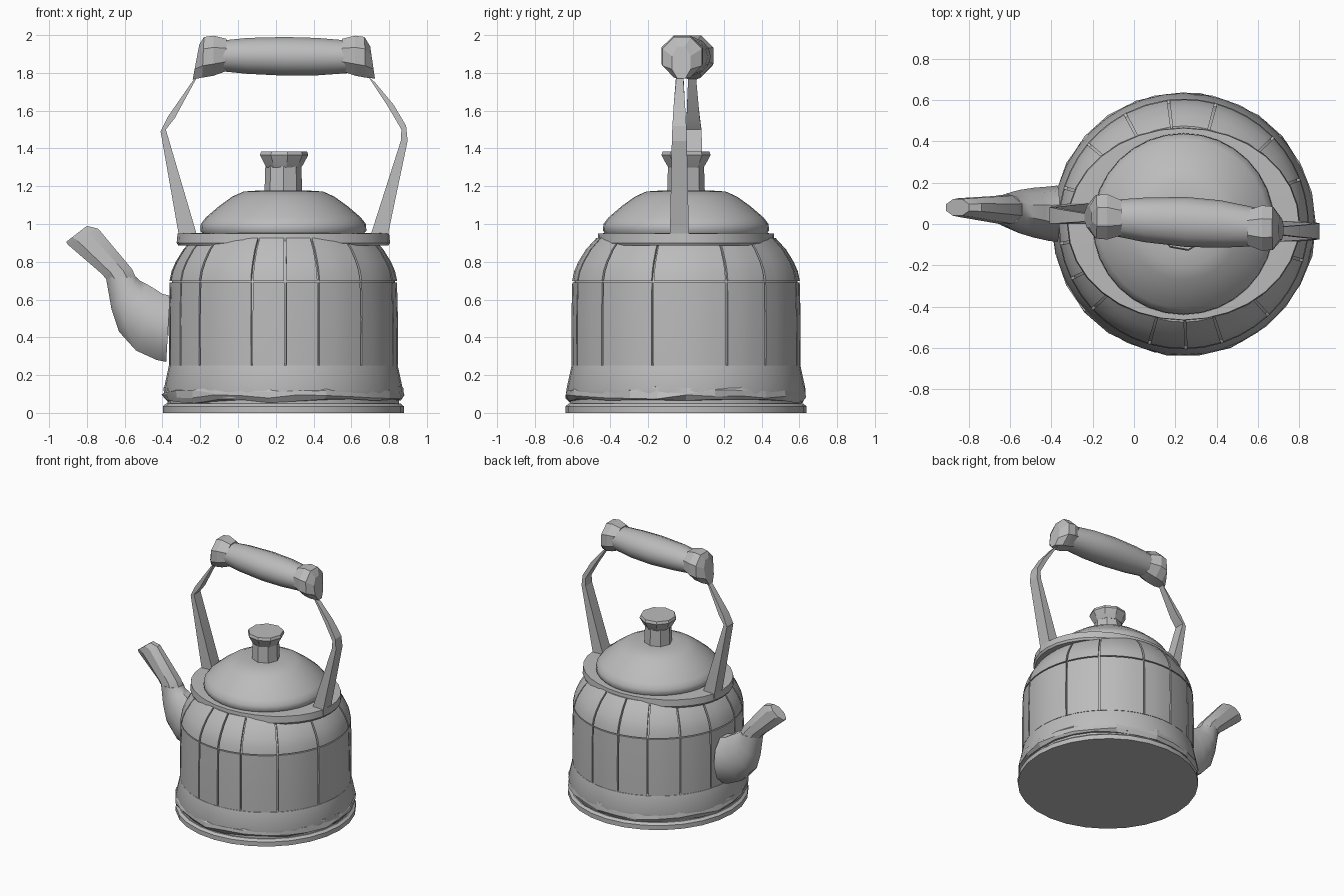
import bpy, bmesh, math, random
from mathutils import Vector

random.seed(4)
if "Cube" in bpy.data.objects:
    bpy.data.objects.remove(bpy.data.objects["Cube"])

stone = bpy.data.materials.new("stone grey")
stone.use_nodes = True
GREY = (0.5, 0.5, 0.5, 1)
stone.diffuse_color = GREY
stone.node_tree.nodes["Principled BSDF"].inputs["Base Color"].default_value = GREY
CX = 0.24  # kettle axis


def loft(name, rings, angle=32):
    """Skin a list of equal-sized point rings and cap both ends."""
    bm = bmesh.new()
    loops = [[bm.verts.new(p) for p in r] for r in rings]
    n = len(loops[0])
    for a, b in zip(loops, loops[1:]):
        for i in range(n):
            j = (i + 1) % n
            bm.faces.new((a[i], a[j], b[j], b[i]))
    bm.faces.new(loops[0][::-1])
    bm.faces.new(loops[-1])
    bmesh.ops.recalc_face_normals(bm, faces=bm.faces)
    mesh = bpy.data.meshes.new(name)
    bm.to_mesh(mesh)
    bm.free()
    mesh.materials.append(stone)
    ob = bpy.data.objects.new(name, mesh)
    bpy.context.collection.objects.link(ob)
    bpy.ops.object.select_all(action='DESELECT')
    ob.select_set(True)
    bpy.context.view_layer.objects.active = ob
    bpy.ops.object.shade_smooth_by_angle(angle=math.radians(angle))
    return ob


def turned(name, profile, sides=40, sx=1, sy=1, chip=0, angle=32):
    """Turn a (radius, height) profile about the kettle axis, optionally chipped."""
    rings = []
    for r, z in profile:
        ring = []
        for i in range(sides):
            t = math.tau * i / sides
            q = r - random.uniform(0, chip)
            h = z + (random.uniform(-chip, chip) if z > 0.01 else 0)
            ring.append((CX + q * sx * math.cos(t), q * sy * math.sin(t), h))
        rings.append(ring)
    return loft(name, rings, angle)


def panel(name, a0, a1, profile, depth=0.03):
    """Curved wall block between two angles, following a profile."""
    steps = max(2, round((a1 - a0) / 8))
    rings = []
    for k in range(steps + 1):
        t = math.radians(a0 + (a1 - a0) * k / steps)
        outline = profile + [(r - depth, z) for r, z in reversed(profile)]
        rings.append([(CX + r * math.cos(t), r * math.sin(t), z) for r, z in outline])
    return loft(name, rings)


def tube(name, sections, sides, angle=32):
    """Sections: two opposite xz points, centre y and half width in y."""
    rings = []
    for ax, az, bx, bz, y, w in sections:
        a, b = Vector((ax, 0, az)), Vector((bx, 0, bz))
        ring = []
        for i in range(sides):
            t = math.tau * (i + 0.5) / sides
            k = 1 / math.cos(math.pi / sides)
            p = (a + b) / 2 + (b - a) / 2 * math.cos(t) * k
            p.y = y + w * k * math.sin(t)
            ring.append(p)
        rings.append(ring)
    return loft(name, rings, angle)


# Base foot, chipped lower rim and plain band
turned("base_foot", [(.638, 0), (.638, .035), (.62, .05)], 28)
turned("base_seam", [(.612, .03), (.612, .1)], 28)
turned("chipped_rim", [(.63, .062), (.645, .085), (.642, .11), (.636, .13)], 26, chip=.012, angle=15)
turned("lower_band", [(.625, .08), (.634, .12), (.606, .25), (.59, .26)], 40)

# Inner wall seen through the joints
turned("body_core", [(.59, .2), (.59, .7), (.56, .78), (.505, .87), (.44, .94)], 48)

# Wall blocks in two courses with narrow joints
joints = [-47, -17, 21, 44, 75, 97, 118, 140, 163, 189, 206, 223, 254, 271, 288, 313]
wall = [(.606, .252), (.607, .5), (.602, .69)]
shoulder = [(.603, .698), (.592, .75), (.57, .8), (.53, .865), (.475, .925)]
for i, (a, b) in enumerate(zip(joints, joints[1:])):
    panel(f"wall_block_{i}", a + .5, b - .5, wall)
    panel(f"shoulder_block_{i}", a + .6, b - .6, shoulder)

# Collar under the lid, wider where the straps attach
turned("collar", [(.555, .885), (.565, .9), (.56, .95), (.5, .952)], 32, sy=.83)

# Lid with knob
turned("lid", [(.42, .94), (.44, .965), (.437, 1.0), (.41, 1.035), (.34, 1.095),
               (.27, 1.145), (.21, 1.172), (.12, 1.178)], 32, angle=45)
turned("lid_knob_stem", [(.1, 1.16), (.095, 1.32)], 8, angle=20)
turned("lid_knob_top", [(.095, 1.3), (.105, 1.315), (.132, 1.365), (.125, 1.385)], 9, angle=20)

# Spout in two pieces
tube("spout_lower", [(-.38, .27, -.36, .62, .05, .13), (-.43, .28, -.40, .63, .05, .125),
                     (-.54, .33, -.43, .65, .055, .115), (-.63, .43, -.48, .68, .06, .1),
                     (-.67, .55, -.52, .7, .065, .085), (-.70, .72, -.54, .72, .07, .072)], 10, 40)
tube("spout_upper", [(-.70, .71, -.54, .715, .07, .07), (-.72, .735, -.56, .76, .07, .066),
                     (-.90, .89, -.74, .975, .08, .045), (-.91, .905, -.80, .99, .08, .04)], 8, 25)

# Handle straps
tube("right_strap", [(-.32, .9, -.21, .9, .05, .05), (-.315, .95, -.22, .95, .05, .05),
                     (-.41, 1.49, -.382, 1.5, .042, .04), (-.37, 1.57, -.335, 1.56, .038, .035),
                     (-.245, 1.75, -.21, 1.79, .032, .02)], 4, 10)
tube("left_strap", [(.80, .9, .69, .9, -.035, .052), (.795, .95, .705, .95, -.035, .05),
                    (.898, 1.44, .862, 1.44, -.035, .04), (.89, 1.52, .865, 1.5, -.035, .037),
                    (.825, 1.63, .795, 1.62, -.035, .03), (.725, 1.75, .69, 1.78, -.033, .02)], 4, 10)

# Grip and its end caps
tube("grip", [(-.1, 1.81, -.1, 1.97, .03, .085), (.05, 1.795, .05, 1.985, .02, .105),
              (.25, 1.785, .25, 1.99, .01, .118), (.42, 1.787, .42, 1.985, 0, .112),
              (.6, 1.8, .6, 1.97, -.015, .09)], 14, 40)
tube("right_grip_cap", [(-.24, 1.765, -.205, 1.95, .035, .05), (-.19, 1.775, -.18, 1.99, .035, .105),
                        (-.13, 1.785, -.13, 1.997, .035, .11), (-.06, 1.81, -.06, 1.98, .03, .085)], 8, 15)
tube("left_grip_cap", [(.55, 1.81, .55, 1.98, -.018, .085), (.62, 1.785, .62, 1.997, -.02, .11),
                       (.675, 1.775, .67, 1.99, -.02, .105), (.725, 1.77, .7, 1.94, -.025, .05)], 8, 15)
